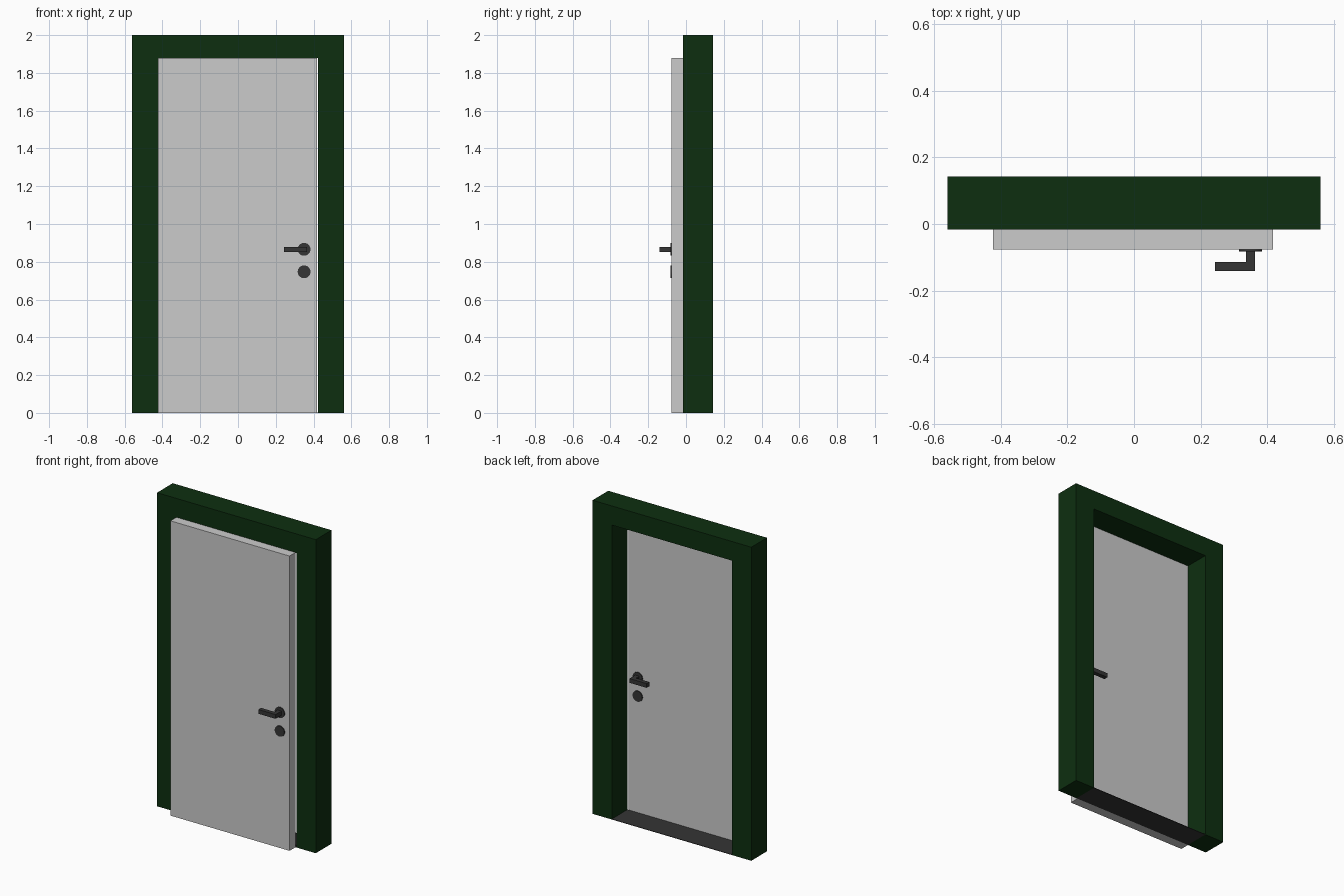
import bpy, bmesh, math
from mathutils import Matrix

if "Cube" in bpy.data.objects:
    bpy.data.objects.remove(bpy.data.objects["Cube"])


def material(name, rgb):
    m = bpy.data.materials.new(name)
    m.diffuse_color = (*rgb, 1)
    m.use_nodes = True
    m.node_tree.nodes["Principled BSDF"].inputs["Base Color"].default_value = m.diffuse_color
    return m


GREEN = material("dark_green", (0.004, 0.028, 0.005))
DARK = material("dark_metal", (0.035, 0.035, 0.035))


def make_object(name, bm, mat=None):
    bmesh.ops.recalc_face_normals(bm, faces=bm.faces[:])
    me = bpy.data.meshes.new(name)
    bm.to_mesh(me)
    bm.free()
    ob = bpy.data.objects.new(name, me)
    bpy.context.collection.objects.link(ob)
    if mat:
        me.materials.append(mat)
    return ob


def prism(name, outline, axis, a, b, mat=None):
    """Extrude a 2D outline along y (outline in xz) or z (outline in xy)."""
    bm = bmesh.new()
    pts = [(u, a, v) if axis == 'y' else (u, v, a) for u, v in outline]
    face = bm.faces.new([bm.verts.new(p) for p in pts])
    ext = bmesh.ops.extrude_face_region(bm, geom=[face])
    verts = [g for g in ext['geom'] if isinstance(g, bmesh.types.BMVert)]
    bmesh.ops.translate(bm, verts=verts, vec=(0, b - a, 0) if axis == 'y' else (0, 0, b - a))
    return make_object(name, bm, mat)


def rect(x0, x1, v0, v1):
    return [(x0, v0), (x1, v0), (x1, v1), (x0, v1)]


FRONT, BACK = -0.076, -0.016      # door faces
HX, HZ = 0.35, 0.866              # handle centre

# Portal-shaped frame
W, IN, TOP = 0.56, 0.424, 1.878
prism("door_frame", [(-W, 0), (-IN, 0), (-IN, TOP), (IN, TOP), (IN, 0),
                     (W, 0), (W, 2), (-W, 2)], 'y', BACK, 0.142, GREEN)

# Threshold strip between the jambs
prism("threshold", rect(-IN, IN, BACK, 0.142), 'z', 0, 0.003, DARK)

# Door leaf
prism("door_leaf", rect(-0.424, 0.417, 0, 1.88), 'y', FRONT, BACK)

# Handle sets on both faces
for side, face, s in (("front", FRONT, -1), ("back", BACK, 1)):
    # Round plates for lever and lock
    for part, z in (("lever_plate", HZ), ("lock_plate", 0.747)):
        bm = bmesh.new()
        bmesh.ops.create_cone(bm, cap_ends=True, segments=32, radius1=0.034,
                              radius2=0.034, depth=0.006,
                              matrix=Matrix.Translation((HX, face + s * 0.003, z))
                              @ Matrix.Rotation(math.pi / 2, 4, 'X'))
        ob = make_object(f"{side}_{part}", bm, DARK)
        bpy.context.view_layer.objects.active = ob
        ob.select_set(True)
        bpy.ops.object.shade_smooth_by_angle()
        ob.select_set(False)
    # L-shaped lever
    y0, y1, y2 = face + s * 0.004, face + s * 0.038, face + s * 0.065
    x0, x1, x2 = 0.243, 0.337, 0.364
    prism(f"{side}_lever", [(x1, y0), (x2, y0), (x2, y2), (x0, y2), (x0, y1), (x1, y1)],
          'z', HZ - 0.0135, HZ + 0.0135, DARK)
